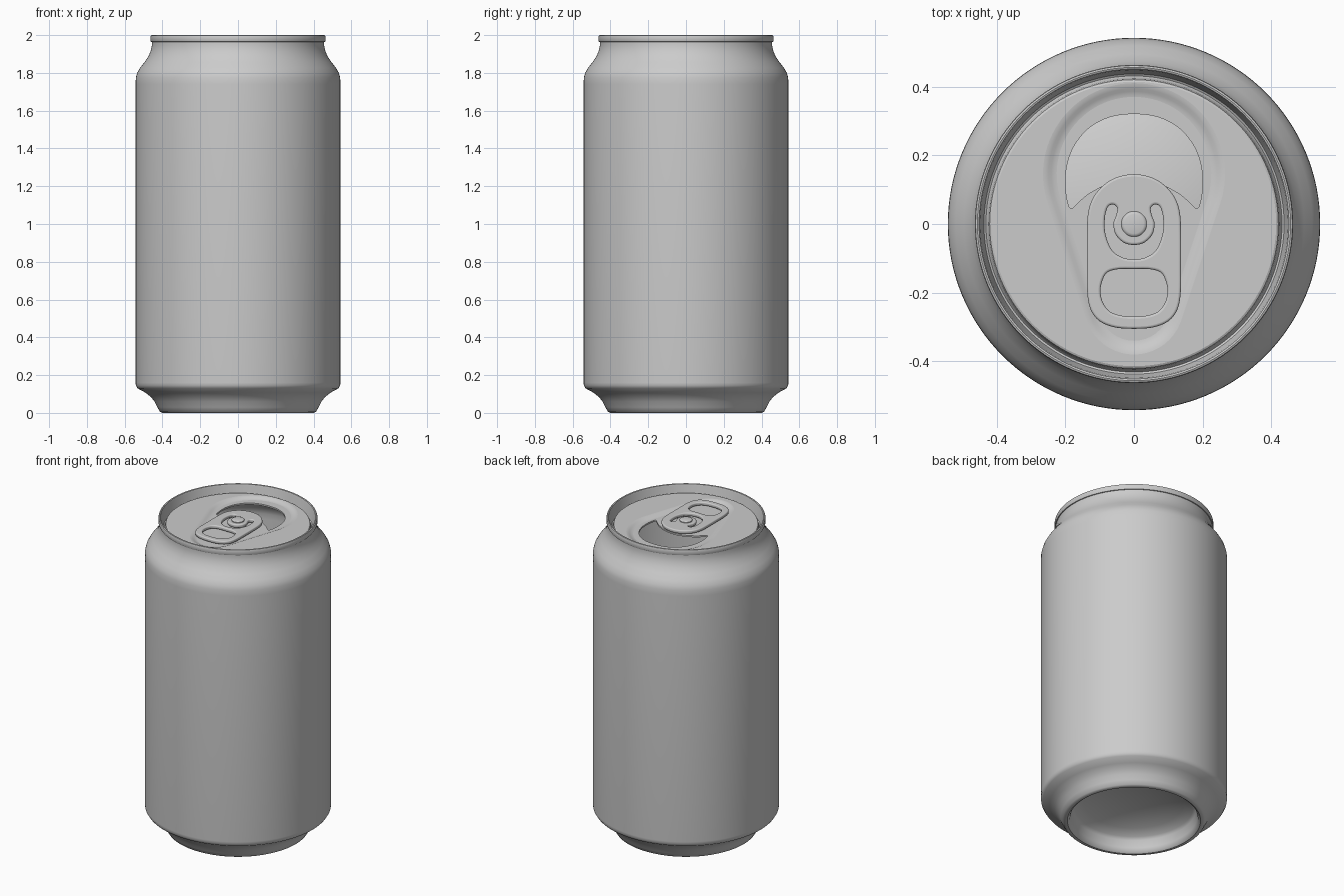
import bpy, bmesh, math

if "Cube" in bpy.data.objects:
    bpy.data.objects.remove(bpy.data.objects["Cube"])

metal = bpy.data.materials.new("brushed_grey")
metal.diffuse_color = (0.6, 0.6, 0.6, 1)
metal.use_nodes = True
metal.node_tree.nodes["Principled BSDF"].inputs["Base Color"].default_value = metal.diffuse_color
SEG = 128
PANEL_Z, FLOOR_Z = 1.957, 1.944


def finish(ob, angle=35):
    ob.data.materials.clear()
    ob.data.materials.append(metal)
    bpy.ops.object.select_all(action='DESELECT')
    ob.select_set(True)
    bpy.context.view_layer.objects.active = ob
    bpy.ops.object.shade_smooth_by_angle(angle=math.radians(angle))
    return ob


def from_bmesh(name, bm):
    me = bpy.data.meshes.new(name)
    bm.to_mesh(me)
    bm.free()
    ob = bpy.data.objects.new(name, me)
    bpy.context.collection.objects.link(ob)
    return ob


def bridge(bm, a, b):
    n = len(a)
    for i in range(n):
        j = (i + 1) % n
        bm.faces.new((a[i], a[j], b[j], b[i]))


def lathe(name, profile):
    """Spin (radius, z) points; a point at radius 0 closes the surface."""
    bm = bmesh.new()
    prev = None
    for r, z in profile:
        if r == 0:
            c = bm.verts.new((0, 0, z))
            for i in range(SEG):
                bm.faces.new((prev[i], prev[(i + 1) % SEG], c))
            continue
        ring = [bm.verts.new((r * math.cos(2 * math.pi * i / SEG),
                              r * math.sin(2 * math.pi * i / SEG), z)) for i in range(SEG)]
        if prev:
            bridge(bm, prev, ring)
        prev = ring
    bmesh.ops.recalc_face_normals(bm, faces=bm.faces)
    return finish(from_bmesh(name, bm))


def smooth_loop(half, steps=5):
    """Mirror a half outline (both ends on x = 0) and round it with Catmull-Rom."""
    pts = half + [(-x, y) for x, y in half[-2:0:-1]]
    n, out = len(pts), []
    for i in range(n):
        p = [pts[(i + k - 1) % n] for k in range(4)]
        for s in range(steps):
            t = s / steps
            out.append(tuple(0.5 * (2 * p[1][k] + (p[2][k] - p[0][k]) * t
                       + (2 * p[0][k] - 5 * p[1][k] + 4 * p[2][k] - p[3][k]) * t * t
                       + (3 * p[1][k] - p[0][k] - 3 * p[2][k] + p[3][k]) * t ** 3)
                       for k in (0, 1)))
    return out


def teardrop(angle, inset):
    """Distance from the centre to a shape swept from a small to a big circle."""
    dx, dy = math.cos(angle), math.sin(angle)
    best = 0
    for k in range(61):
        t = k / 60
        cy, r = -0.235 + 0.38 * t, 0.145 + 0.12 * t - inset
        b = cy * dy
        disc = b * b - cy * cy + r * r
        if disc >= 0:
            best = max(best, b + math.sqrt(disc))
    return best


# Can wall, from the domed underside to the neck
lathe("can_body", [
    (0.456, 1.966), (0.456, 1.945), (0.462, 1.918), (0.474, 1.888), (0.495, 1.857),
    (0.519, 1.826), (0.534, 1.80), (0.541, 1.775), (0.542, 1.74), (0.542, 0.16), (0.541, 0.145),
    (0.532, 0.13), (0.49, 0.107), (0.462, 0.085), (0.442, 0.06), (0.427, 0.03),
    (0.413, 0.006), (0.402, 0.0), (0.388, 0.0), (0.377, 0.008), (0.368, 0.03), (0.36, 0.075),
    (0.345, 0.092), (0.29, 0.118), (0.2, 0.145), (0.1, 0.16), (0, 0.165)])

# Seamed rim and the groove inside it
lathe("rim", [
    (0.456, 1.964), (0.461, 1.965), (0.463, 1.969), (0.463, 1.992), (0.461, 1.998),
    (0.456, 2.0), (0.451, 1.998), (0.448, 1.988), (0.441, 1.935), (0.437, 1.922), (0.431, 1.918),
    (0.426, 1.924), (0.423, 1.945), (0.42, 1.954), (0.414, PANEL_Z)])

# Lid panel: flat ring, teardrop step down, floor with the open mouth
bm = bmesh.new()
angles = [2 * math.pi * i / SEG for i in range(SEG)]
loops = [[bm.verts.new((0.414 * math.cos(a), 0.414 * math.sin(a), PANEL_Z)) for a in angles]]
for f in (0, 0.2, 0.4, 0.6, 0.8, 1):
    drop = (PANEL_Z - FLOOR_Z) * f * f * (3 - 2 * f)
    ring = []
    for a in angles:
        d = min(teardrop(a, 0.04 * f), 0.412)
        ring.append(bm.verts.new((d * math.cos(a), d * math.sin(a), PANEL_Z - drop)))
    loops.append(ring)
for a, b in zip(loops, loops[1:]):
    bridge(bm, a, b)
mouth = smooth_loop([(0, 0.32), (0.07, 0.311), (0.13, 0.28), (0.175, 0.226), (0.196, 0.165),
                     (0.199, 0.105), (0.191, 0.056), (0.181, 0.046), (0.165, 0.06),
                     (0.135, 0.086), (0.09, 0.111), (0.045, 0.125), (0, 0.13)])
top = [bm.verts.new((x, y, FLOOR_Z)) for x, y in mouth]
low = [bm.verts.new((x, y, FLOOR_Z - 0.01)) for x, y in mouth]
bridge(bm, top, low)
inner = loops[-1]
edges = [bm.edges.get((inner[i], inner[(i + 1) % SEG])) for i in range(SEG)]
edges += [bm.edges.get((top[i], top[(i + 1) % len(top)])) for i in range(len(top))]
bmesh.ops.triangle_fill(bm, edges=edges, use_beauty=True, normal=(0, 0, 1))
bmesh.ops.recalc_face_normals(bm, faces=bm.faces)
lid = finish(from_bmesh("lid_panel", bm))
for p in lid.data.polygons:      # keep the level areas crisp
    if abs(p.normal.z) > 0.9999:
        p.use_smooth = False

# Pull tab: rounded plate with a finger hole and a horseshoe slot
curve = bpy.data.curves.new("pull_tab", 'CURVE')
curve.dimensions, curve.fill_mode = '2D', 'BOTH'
curve.extrude, curve.bevel_depth, curve.bevel_resolution = 0.004, 0.007, 3
curve.offset = -0.007
outlines = [
    [(0, 0.145), (0.05, 0.136), (0.09, 0.112), (0.12, 0.075), (0.134, 0.03), (0.137, -0.03),
     (0.137, -0.12), (0.136, -0.2), (0.126, -0.25), (0.1, -0.283), (0.055, -0.301), (0, -0.305)],
    [(0, -0.131), (0.05, -0.132), (0.082, -0.145), (0.097, -0.185), (0.092, -0.225),
     (0.07, -0.255), (0.035, -0.267), (0, -0.269)],
    [(0, -0.061), (0.03, -0.054), (0.053, -0.031), (0.06, 0.0), (0.052, 0.025), (0.049, 0.047),
     (0.062, 0.057), (0.077, 0.048), (0.085, 0.015), (0.083, -0.03), (0.065, -0.075),
     (0.035, -0.097), (0, -0.103)]]
for half in outlines:
    pts = smooth_loop(half, 4)
    sp = curve.splines.new('POLY')
    sp.points.add(len(pts) - 1)
    for p, (x, y) in zip(sp.points, pts):
        p.co = (x, y, 0, 1)
    sp.use_cyclic_u = True
tab = bpy.data.objects.new("pull_tab", curve)
bpy.context.collection.objects.link(tab)
tab.location.z = FLOOR_Z + 0.02
bpy.ops.object.select_all(action='DESELECT')
tab.select_set(True)
bpy.context.view_layer.objects.active = tab
bpy.ops.object.convert(target='MESH')
finish(bpy.context.view_layer.objects.active)

# Rivet holding the tab
lathe("rivet", [(0.037, FLOOR_Z), (0.037, 1.979), (0.034, 1.983), (0.028, 1.985), (0, 1.985)])
